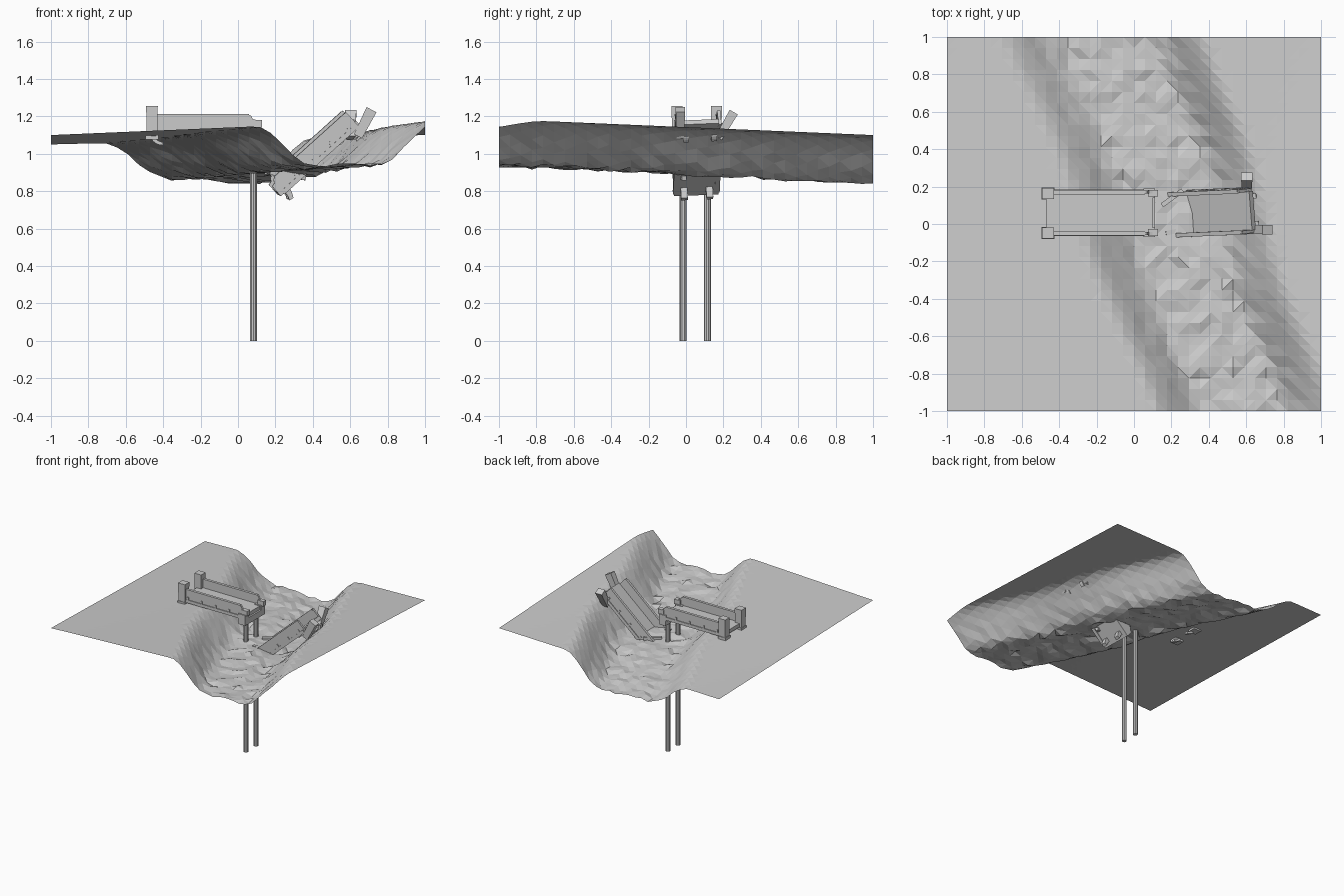
import bpy, bmesh, math, random
from mathutils import Matrix, Vector

if "Cube" in bpy.data.objects:
    bpy.data.objects.remove(bpy.data.objects["Cube"])
random.seed(4)


def finish(bm, name, mat=Matrix(), closed=True):
    bm.transform(mat)
    if closed:
        bmesh.ops.recalc_face_normals(bm, faces=bm.faces)
    me = bpy.data.meshes.new(name)
    bm.to_mesh(me)
    bm.free()
    ob = bpy.data.objects.new(name, me)
    bpy.context.collection.objects.link(ob)
    return ob


def box(name, lo, hi, mat=Matrix(), taper=1.0):
    bm = bmesh.new()
    bmesh.ops.create_cube(bm, size=1)
    lo, hi = Vector(lo), Vector(hi)
    for v in bm.verts:
        k = taper if v.co.z < 0 else 1
        v.co = Vector((v.co.x * k, v.co.y * k, v.co.z)) * 1.0
        v.co = Vector([(lo[i] + hi[i]) / 2 + v.co[i] * (hi[i] - lo[i]) for i in range(3)])
    return finish(bm, name, mat)


def plate(name, pts, y0, y1, mat):
    # extrude an x-z outline along y
    bm = bmesh.new()
    f = bm.faces.new([bm.verts.new((x, y0, z)) for x, z in pts])
    r = bmesh.ops.extrude_face_region(bm, geom=[f])
    bmesh.ops.translate(bm, vec=(0, y1 - y0, 0),
                        verts=[g for g in r['geom'] if isinstance(g, bmesh.types.BMVert)])
    return finish(bm, name, mat)


def smooth(a, b, x):
    t = min(1, max(0, (x - a) / (b - a)))
    return t * t * (3 - 2 * t)


# terrain: tilted plain cut by a diagonal gully
def terrain():
    bm = bmesh.new()
    bmesh.ops.create_grid(bm, x_segments=34, y_segments=34, size=1)
    for v in bm.verts:
        x, y = v.co.x, v.co.y
        s, u = (y + 1) / 2, (x + 1) / 2
        plain = (1.10 - .05 * s) * (1 - u) + (1.185 - .085 * s) * u
        wob = .025 * math.sin(5 * y)
        left = smooth(.07 - .77 * s + wob, .38 - .71 * s + wob, x)
        right = 1 - smooth(.70 - .58 * s + wob, 1.07 - .65 * s + wob, x)
        k = left * right
        floor = .935 - .08 * s + .012 * math.sin(9 * x + 4 * y) + random.uniform(-.012, .01)
        v.co.z = plain + (floor - plain) * k
    bmesh.ops.triangulate(bm, faces=bm.faces)
    finish(bm, "terrain", closed=False)


terrain()

# pier columns
for y in (-.015, .115):
    bm = bmesh.new()
    bmesh.ops.create_cone(bm, cap_ends=True, segments=10, radius1=.019, radius2=.019, depth=1.09)
    finish(bm, "pier_column", Matrix.Translation((.083, y, .545)))


# one half of the bridge: pier end at x = 0, bank end at x = .57, deck top at z = 0
def half(side, m):
    box(side + "_deck", (.0, -.105, -.03), (.57, .105, 0), m)
    for s in (-1, 1):
        a, b = s * .102, s * .119
        rail = [(.0, -.03), (.56, -.03), (.56, .07), (.05, .07), (.03, .063), (.02, .045), (0, .04)]
        plate(side + "_parapet", rail, a, b, m)
        box(side + "_coping", (.04, s * .11 - .011, .062), (.55, s * .11 + .011, .072), m)
        box(side + "_stringer", (.02, s * .112 - .013, -.035), (.55, s * .112 + .013, -.01), m)
        for i in range(4):
            x = .13 + i * .125
            box(side + "_rib", (x, s * .118 - .007, -.035), (x + .012, s * .118 + .007, .012), m)
        # curved brace under the bank end
        arc = [(.50 + .07 * math.cos(t) * r, -.035 - .06 * math.sin(t) * r)
               for r, ts in ((1, range(6)), (.7, range(5, -1, -1)))
               for t in [math.pi * (.15 + .35 * q / 5) for q in ts]]
        plate(side + "_brace", arc, s * .075 - .015, s * .075 + .015, m)
        # broken column stub under the pier end
        arc = [(.03, -.03), (.065, -.03), (.06, -.055), (.045, -.085), (.02, -.08), (.03, -.055)]
        if side == "fallen":
            plate(side + "_stub", arc, s * .068 - .018, s * .068 + .018, m)


left = Matrix.Translation((.1, .06, 1.14)) @ Matrix.Scale(-1, 4, (1, 0, 0))
half("standing", left)
fallen = (Matrix.Translation((.20, .052, .80)) @ Matrix.Rotation(math.radians(2.5), 4, 'Z')
          @ Matrix.Rotation(math.radians(-42), 4, 'Y') @ Matrix.Rotation(math.radians(3), 4, 'X'))
half("fallen", fallen)

# pier cap with end blocks
box("pier_cap", (.055, -.07, 1.06), (.113, .19, 1.11))
for y in (-.045, .165):
    box("cap_block", (.05, y - .025, 1.10), (.113, y + .025, 1.145))
    box("cap_post", (.075, y - .018, 1.14), (.128, y + .018, 1.18))

# bank end posts: upright on the left, leaning on the right
P = (-.031, -.029, 0)
Q = (.031, .029, .18)
for y in (-.048, .163):
    T = Matrix.Translation((-.46, y, 1.075))
    box("end_post", P, Q, T, .92)
    box("end_post_foot", (-.034, -.032, 0), (.034, .032, .035), T)
box("leaning_post", (-.03, -.025, -.03), (.03, .025, .13),
    Matrix.Translation((.655, -.03, 1.12)) @ Matrix.Rotation(math.radians(27), 4, 'Y'), .8)
box("leaning_post", (-.03, -.025, -.03), (.03, .025, .13),
    Matrix.Translation((.603, .19, 1.11)) @ Matrix.Rotation(math.radians(-30), 4, 'X'), .8)

# snapped rail pieces in the gully
for p, q in (((.17, -.05, .90), (.36, -.01, .87)), ((.15, .10, .90), (.26, .18, .90))):
    d = Vector(q) - Vector(p)
    m = Matrix.Translation(p) @ d.to_track_quat('X', 'Z').to_matrix().to_4x4()
    box("broken_rail", (0, -.012, -.012), (d.length, .012, .012), m)
# bearing blocks beneath the fallen deck
for y in (-.035, .06):
    box("bearing_block", (.42, y - .02, -.045), (.45, y + .02, -.03), fallen)
